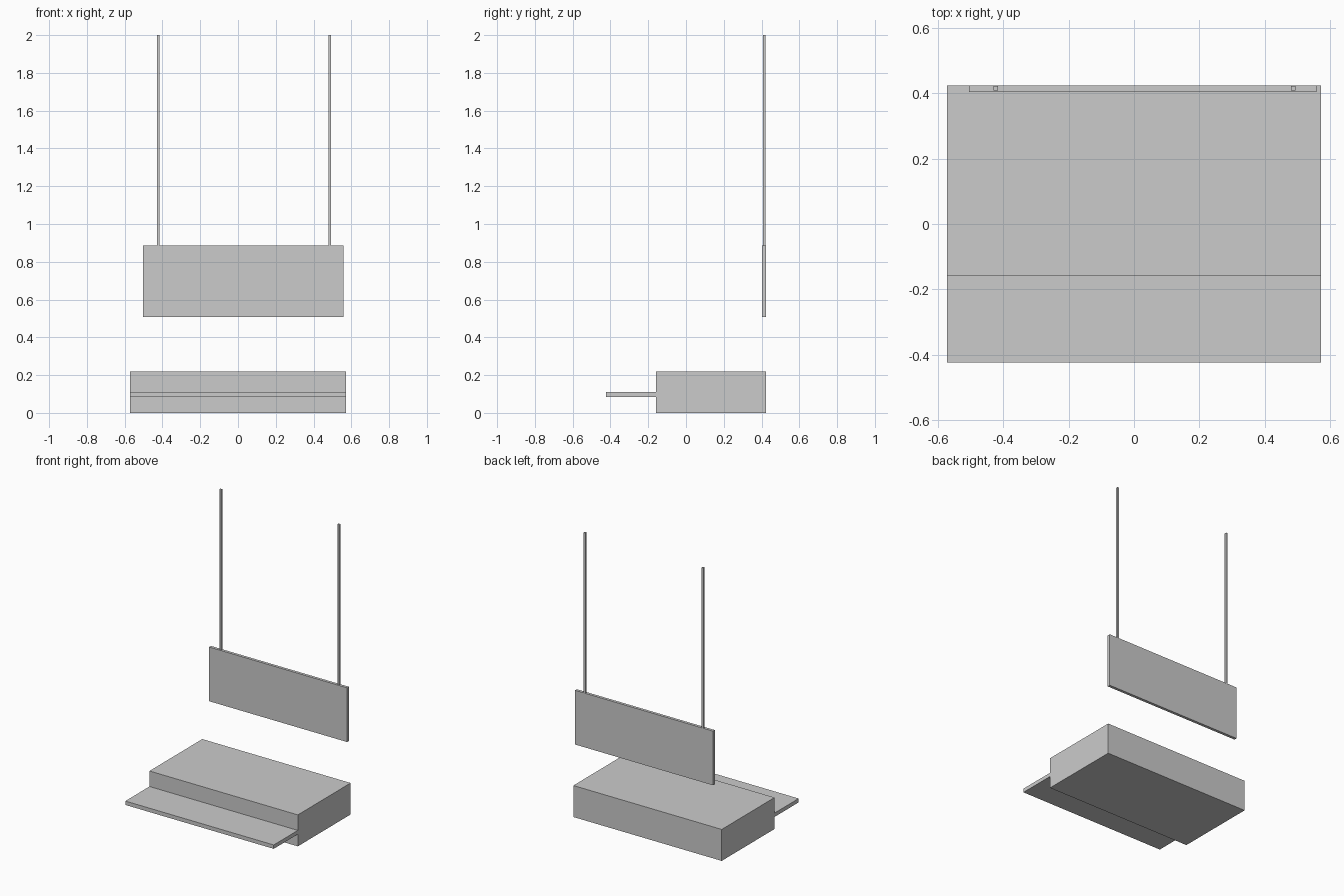
import bpy

if "Cube" in bpy.data.objects:
    bpy.data.objects.remove(bpy.data.objects["Cube"])


def box(name, x, y, z):
    """Box spanning the given (min, max) ranges."""
    verts = [(a, b, c) for a in x for b in y for c in z]
    faces = [(0, 1, 3, 2), (4, 6, 7, 5), (0, 4, 5, 1),
             (2, 3, 7, 6), (0, 2, 6, 4), (1, 5, 7, 3)]
    mesh = bpy.data.meshes.new(name)
    mesh.from_pydata(verts, [], faces)
    obj = bpy.data.objects.new(name, mesh)
    bpy.context.collection.objects.link(obj)
    return obj


WIDTH = (-0.571, 0.571)
BACK = 0.423

# Base block with the thin ledge on its front
box("base_block", WIDTH, (-0.158, BACK), (0, 0.219))
box("front_ledge", WIDTH, (-BACK, -0.158), (0.084, 0.111))

# Hanging sign panel
box("hanging_panel", (-0.504, 0.558), (0.403, BACK), (0.508, 0.885))

# Square rods holding the panel from above
for side, cx in (("left", -0.423), ("right", 0.486)):
    box(f"{side}_hanger_rod", (cx - 0.007, cx + 0.007), (0.408, 0.422), (0.885, 2.0))
